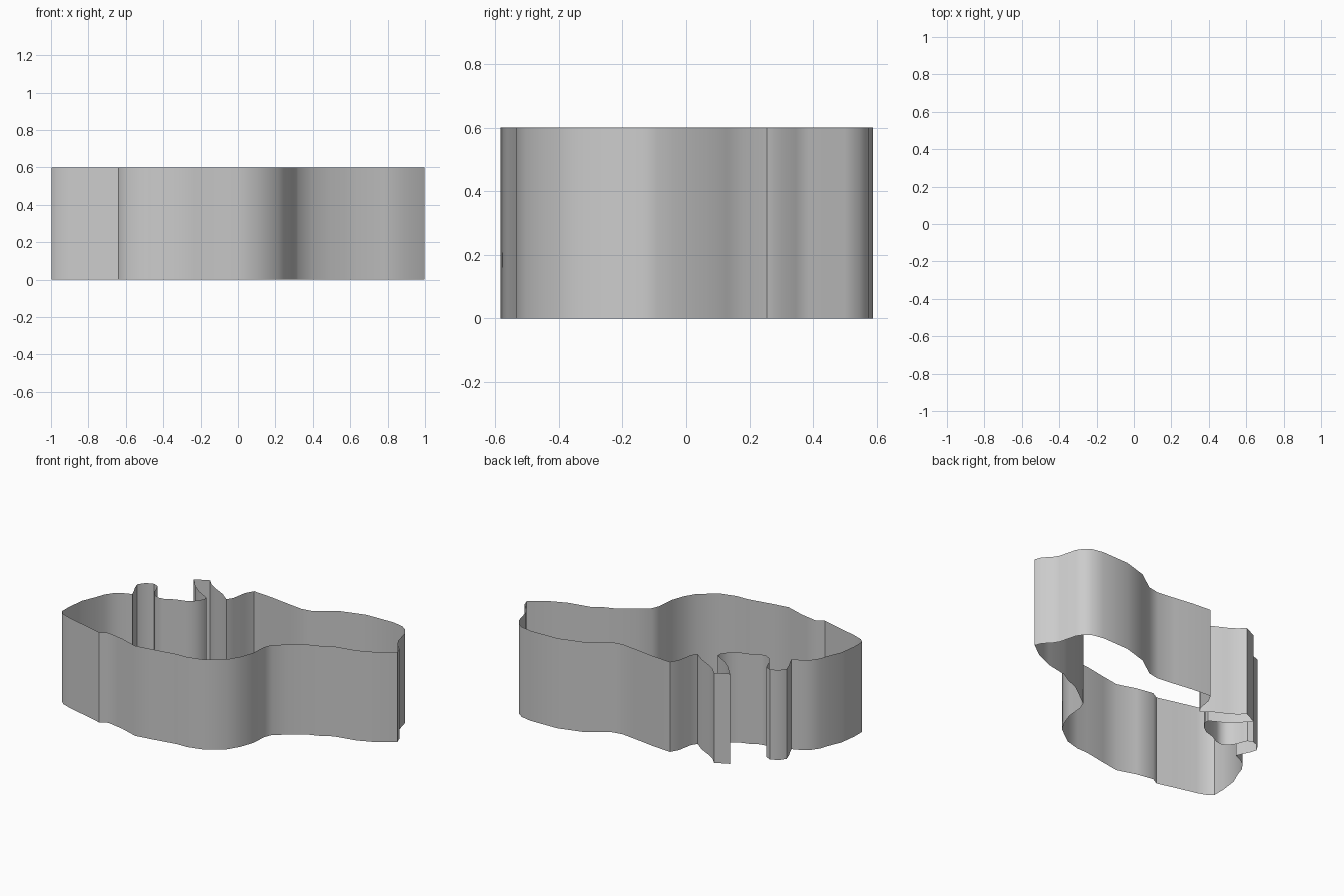
import bpy, bmesh, math

HEIGHT = 0.6

# Outline seen from above, clockwise, split by region
right_lobe = [
    (-.21, .47), (-.08, .46), (.05, .442), (.17, .427), (.25, .442), (.38, .535),
    (.54, .583), (.735, .588), (.81, .573), (.85, .545), (.88, .50), (.91, .385),
    (.935, .345), (.98, .30), (.997, .255), (.90, .182), (.78, .13), (.635, .10),
    (.57, .06), (.49, .03), (.395, -.04), (.32, -.095)]
lower_body = [
    (.30, -.145), (.29, -.26), (.26, -.345), (.215, -.42), (.10, -.505), (0, -.533),
    (-.08, -.535), (-.23, -.563), (-.35, -.583), (-.475, -.543), (-.59, -.522),
    (-.64, -.55), (-.77, -.515), (-.90, -.483), (-.97, -.458), (-.997, -.43),
    (-.997, -.35), (-.982, -.235), (-.945, -.15), (-.925, -.09), (-.89, -.04),
    (-.845, -.008), (-.79, .015)]
left_prongs = [
    (-.805, .05), (-.83, .10), (-.845, .145), (-.815, .19), (-.765, .21),
    (-.73, .195), (-.715, .16), (-.70, .12), (-.67, .08), (-.635, .062),
    (-.595, .068), (-.535, .10), (-.47, .12), (-.425, .152), (-.392, .20),
    (-.392, .23), (-.485, .28), (-.54, .325), (-.607, .40), (-.517, .445),
    (-.48, .405), (-.425, .37), (-.345, .33), (-.28, .28), (-.257, .32), (-.24, .415)]

# Thin open wall: the closed outline raised straight up
bm = bmesh.new()
outline = right_lobe + lower_body + left_prongs
low = [bm.verts.new((x, y, 0)) for x, y in outline]
high = [bm.verts.new((x, y, HEIGHT)) for x, y in outline]
for i in range(len(outline)):
    j = (i + 1) % len(outline)
    bm.faces.new((low[j], low[i], high[i], high[j]))

mesh = bpy.data.meshes.new("cutter_wall")
bm.to_mesh(mesh)
bm.free()
wall = bpy.data.objects.new("cutter_wall", mesh)
bpy.context.collection.objects.link(wall)
bpy.context.view_layer.objects.active = wall
wall.select_set(True)
bpy.ops.object.shade_smooth_by_angle(angle=math.radians(40))
